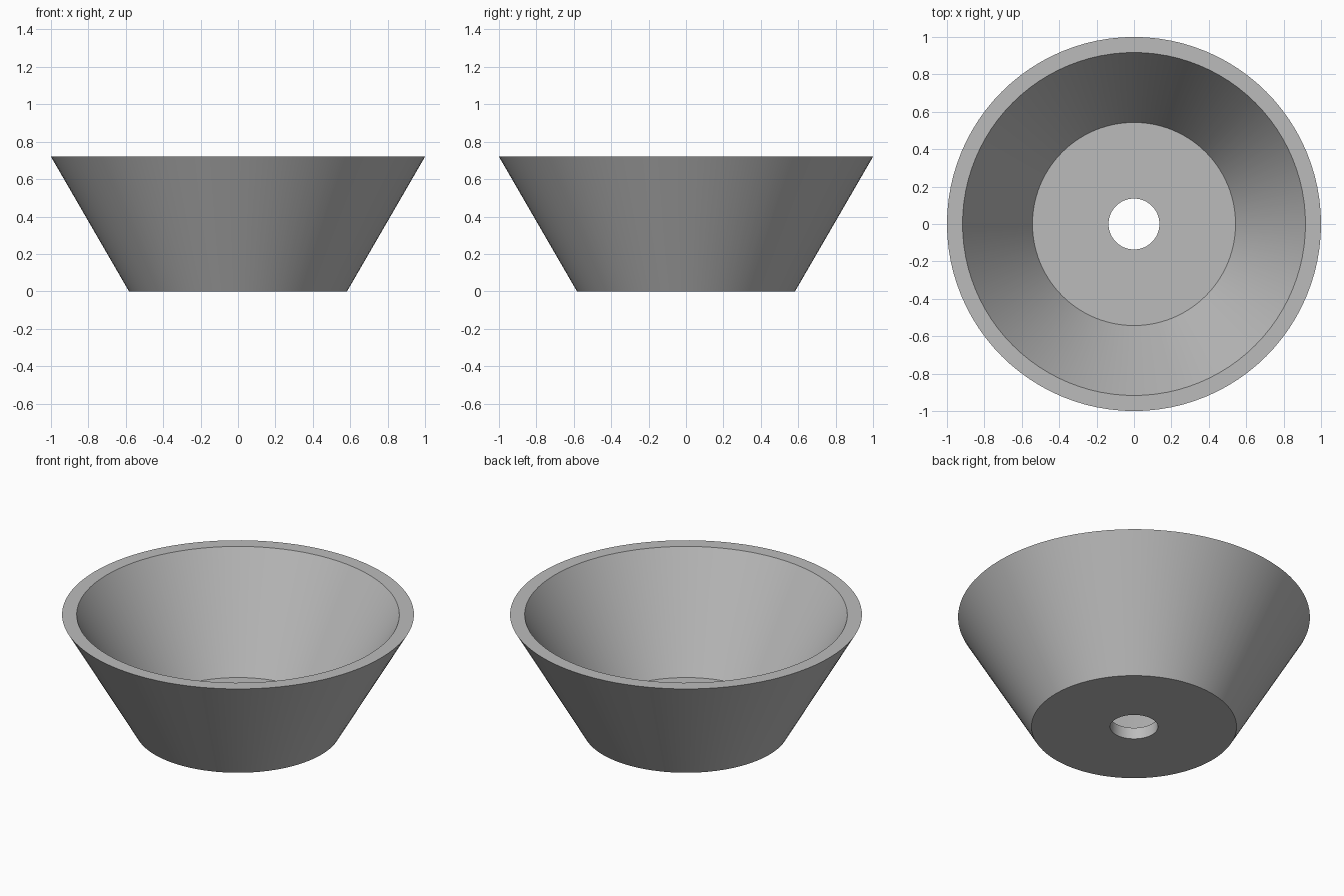
import bpy
import bmesh
import math

cube = bpy.data.objects.get("Cube")
if cube:
    bpy.data.objects.remove(cube, do_unlink=True)

# Plain grey material
grey = bpy.data.materials.new("plain_grey")
grey.use_nodes = True
colour = (0.5, 0.5, 0.5, 1)
grey.diffuse_color = colour
grey.node_tree.nodes["Principled BSDF"].inputs["Base Color"].default_value = colour

# Wall section (radius, height): drain hole, floor, inner wall, rim, outer wall
HEIGHT, FLOOR, HOLE, SEGMENTS = 0.72, 0.072, 0.136, 96
profile = [(HOLE, 0), (HOLE, FLOOR), (0.543, FLOOR),
           (0.917, HEIGHT), (1.0, HEIGHT), (0.583, 0)]

# Revolve the closed section into a tapered bowl
bm = bmesh.new()
verts = [bm.verts.new((r, 0, z)) for r, z in profile]
edges = [bm.edges.new((verts[i - 1], verts[i])) for i in range(len(verts))]
bmesh.ops.spin(bm, geom=verts + edges, cent=(0, 0, 0), axis=(0, 0, 1),
               angle=math.tau, steps=SEGMENTS, use_duplicate=False)
bmesh.ops.remove_doubles(bm, verts=bm.verts, dist=0.0001)
bmesh.ops.recalc_face_normals(bm, faces=bm.faces)
mesh = bpy.data.meshes.new("tapered_bowl")
bm.to_mesh(mesh)
bm.free()
mesh.materials.append(grey)

bowl = bpy.data.objects.new("tapered_bowl", mesh)
bpy.context.collection.objects.link(bowl)
bpy.ops.object.select_all(action="DESELECT")
bowl.select_set(True)
bpy.context.view_layer.objects.active = bowl
bpy.ops.object.shade_smooth_by_angle(angle=math.radians(30))
